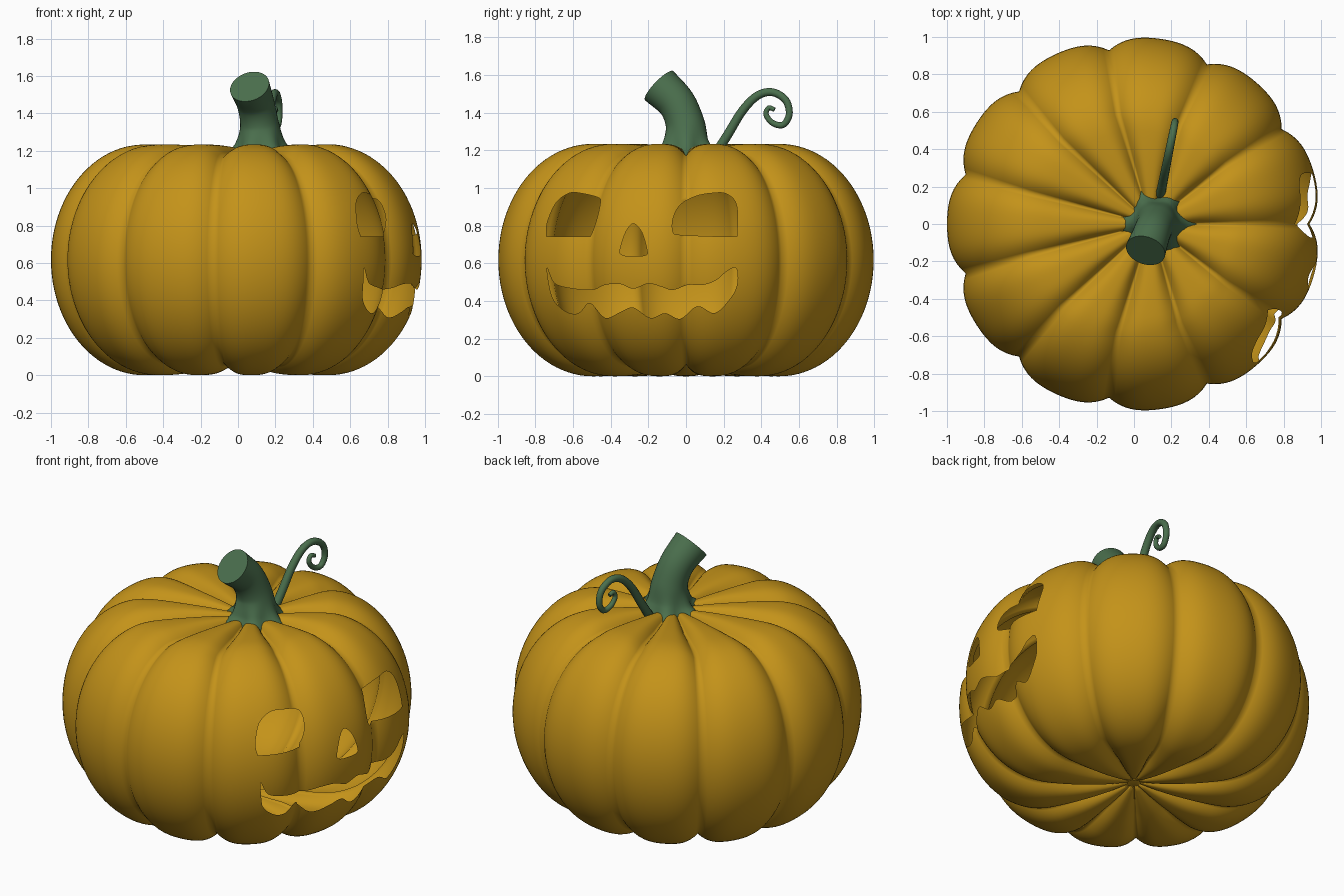
import bpy, bmesh, math
from mathutils import Vector

if "Cube" in bpy.data.objects:
    bpy.data.objects.remove(bpy.data.objects["Cube"])


def material(name, color):
    m = bpy.data.materials.new(name)
    m.diffuse_color = (*color, 1)
    m.use_nodes = True
    m.node_tree.nodes["Principled BSDF"].inputs["Base Color"].default_value = m.diffuse_color
    return m


def add(name, bm, mat):
    bmesh.ops.recalc_face_normals(bm, faces=bm.faces[:])
    me = bpy.data.meshes.new(name)
    bm.to_mesh(me)
    bm.free()
    me.materials.append(mat)
    ob = bpy.data.objects.new(name, me)
    bpy.context.collection.objects.link(ob)
    return ob


def spline(pts, n, closed=False):
    """Catmull-Rom curve through the points."""
    p = [Vector(q) for q in pts]
    p = [p[-1]] + p + p[:2] if closed else [2 * p[0] - p[1]] + p + [2 * p[-1] - p[-2]]
    out = []
    for a, b, c, d in zip(p, p[1:], p[2:], p[3:]):
        for i in range(n):
            t = i / n
            out.append(0.5 * (2 * b + (c - a) * t + (2 * a - 5 * b + 4 * c - d) * t * t
                              + (3 * b - a - 3 * c + d) * t ** 3))
    return out if closed else out + [p[-2]]


def skin(bm, rings):
    for a, b in zip(rings, rings[1:]):
        n = len(a)
        for i in range(n):
            bm.faces.new((a[i], a[(i + 1) % n], b[(i + 1) % n], b[i]))


def tube(name, pts, n, segs, mat, flare=0):
    """Swept tube; points are (x, y, z, radius). Flare makes a six-pointed foot."""
    path = spline(pts, n)
    bm, rings = bmesh.new(), []
    for k, p in enumerate(path):
        t = (path[min(k + 1, len(path) - 1)].xyz - path[max(k - 1, 0)].xyz).normalized()
        u = Vector((1, 0, 0))
        u = (u - t * u.dot(t)).normalized()
        v = t.cross(u)
        star = flare * max(0, 1 - k / (2 * n)) ** 1.5
        ring = []
        for i in range(segs):
            a = math.tau * i / segs
            r = p[3] * (1 + star * math.cos(6 * a))
            ring.append(bm.verts.new(p.xyz + r * (u * math.cos(a) + v * math.sin(a))))
        rings.append(ring)
    skin(bm, rings)
    bm.faces.new(rings[0])
    bm.faces.new(rings[-1])
    ob = add(name, bm, mat)
    bpy.ops.object.select_all(action='DESELECT')
    ob.select_set(True)
    bpy.context.view_layer.objects.active = ob
    bpy.ops.object.shade_smooth_by_angle(angle=math.radians(50))
    return ob


orange = material("pumpkin_skin", (0.55, 0.29, 0.01))
green = material("stem_green", (0.07, 0.16, 0.075))
cut_mat = material("cut", (1, 0, 0))

# Pumpkin body: rounded profile with eleven grooves
RIBS, SEGS, H = 11, 11 * 18, 0.617
profile = []                                   # r, z, normal r, normal z
for i in range(1, 13):
    r = 0.5 * i / 13
    profile.append((r, 0.09 * (1 - r / 0.5) ** 2, 0, -1))
for i in range(49):
    a = math.pi * (i / 48 - 0.5)
    profile.append((0.5 + 0.5 * math.cos(a), H + H * math.sin(a), math.cos(a), math.sin(a)))
for i in range(12, 0, -1):
    r = 0.5 * i / 13
    profile.append((r, 2 * H - 0.05 * (1 - r / 0.5) ** 2, 0, 1))
bm, rings = bmesh.new(), []
for r, z, nr, nz in profile:
    ring = []
    lean = 0.09 * max(0, 1 - r / 0.6) if nz > 0 else 0   # crown leans toward the stem
    for i in range(SEGS):
        a = math.tau * i / SEGS
        s = abs(math.sin(RIBS * a / 2))
        d = (0.05 * (1 - s) ** 2 + 0.012 * (1 - s)) * min(1, r / 0.3)
        rr = r - nr * d
        ring.append(bm.verts.new((rr * math.cos(a) + lean, rr * math.sin(a), z - nz * d)))
    rings.append(ring)
skin(bm, rings)
bm.faces.new(rings[0])
bm.faces.new(rings[-1])
body = add("pumpkin_body", bm, orange)

# Face openings, outlined as (y, z) and cut through the +x side
openings = {
    "left_eye": [(-.74, .75), (-.735, .82), (-.69, .92), (-.62, .972), (-.55, .97), (-.465, .948),
                 (-.455, .92), (-.475, .83), (-.505, .75), (-.53, .742), (-.72, .742)],
    "right_eye": [(-.07, .77), (-.068, .84), (-.03, .91), (.05, .955), (.14, .972), (.215, .968),
                  (.268, .91), (.27, .76), (.25, .742), (.1, .745), (-.04, .752)],
    "nose": [(-.28, .81), (-.32, .765), (-.35, .67), (-.335, .643), (-.28, .638), (-.215, .643),
             (-.207, .67), (-.235, .765)],
    "mouth": [(-.738, .575), (-.7, .495), (-.62, .468), (-.5, .458), (-.43, .485), (-.35, .49),
              (-.28, .465), (-.2, .492), (-.13, .475), (-.07, .458), (.01, .485), (.09, .485),
              (.16, .51), (.22, .56), (.268, .572), (.27, .48), (.225, .4), (.15, .335),
              (.06, .372), (-.03, .305), (-.11, .335), (-.19, .31), (-.28, .365), (-.35, .34),
              (-.43, .31), (-.51, .39), (-.57, .335), (-.64, .345), (-.71, .42)],
}
for name, pts in openings.items():
    outline = spline(pts, 5, closed=True)
    bm = bmesh.new()
    ends = [[bm.verts.new((x, p.x, p.y)) for p in outline] for x in (0.35, 1.3)]
    skin(bm, ends)
    for e in ends:
        bm.faces.new(e)
    cutter = add(name + "_cutter", bm, cut_mat)
    cutter.hide_render = True
    mod = body.modifiers.new(name, 'BOOLEAN')
    mod.operation, mod.solver, mod.object = 'DIFFERENCE', 'EXACT', cutter
    mod.material_mode = 'TRANSFER'
    bpy.context.view_layer.objects.active = body
    bpy.ops.object.modifier_apply(modifier=mod.name)
    bpy.data.objects.remove(cutter)

# Drop the walls left by the cutters so the skin is a thin hollow shell
bm = bmesh.new()
bm.from_mesh(body.data)
names = [m.name if m else "" for m in body.data.materials]
bmesh.ops.delete(bm, geom=[f for f in bm.faces if names[f.material_index] == "cut"], context='FACES')
for f in bm.faces:
    f.material_index, f.smooth = 0, True
bm.to_mesh(body.data)
bm.free()
while len(body.data.materials) > 1:
    body.data.materials.pop()

# Bent stem with flared foot
tube("stem", [(.12, .0, 1.17, .18), (.12, .0, 1.235, .13), (.115, -.005, 1.34, .104),
              (.095, -.05, 1.45, .1), (.062, -.142, 1.543, .108)], 8, 36, green, flare=0.2)

# Curling tendril
curl = [(.15, 1.17), (.22, 1.28), (.3, 1.41), (.38, 1.49), (.46, 1.508), (.53, 1.465), (.548, 1.39),
        (.515, 1.335), (.46, 1.345), (.425, 1.39), (.44, 1.425), (.47, 1.415)]
tube("tendril", [(.11 + .2 * y, y, z, .026 - .0013 * i) for i, (y, z) in enumerate(curl)],
     6, 12, green)
